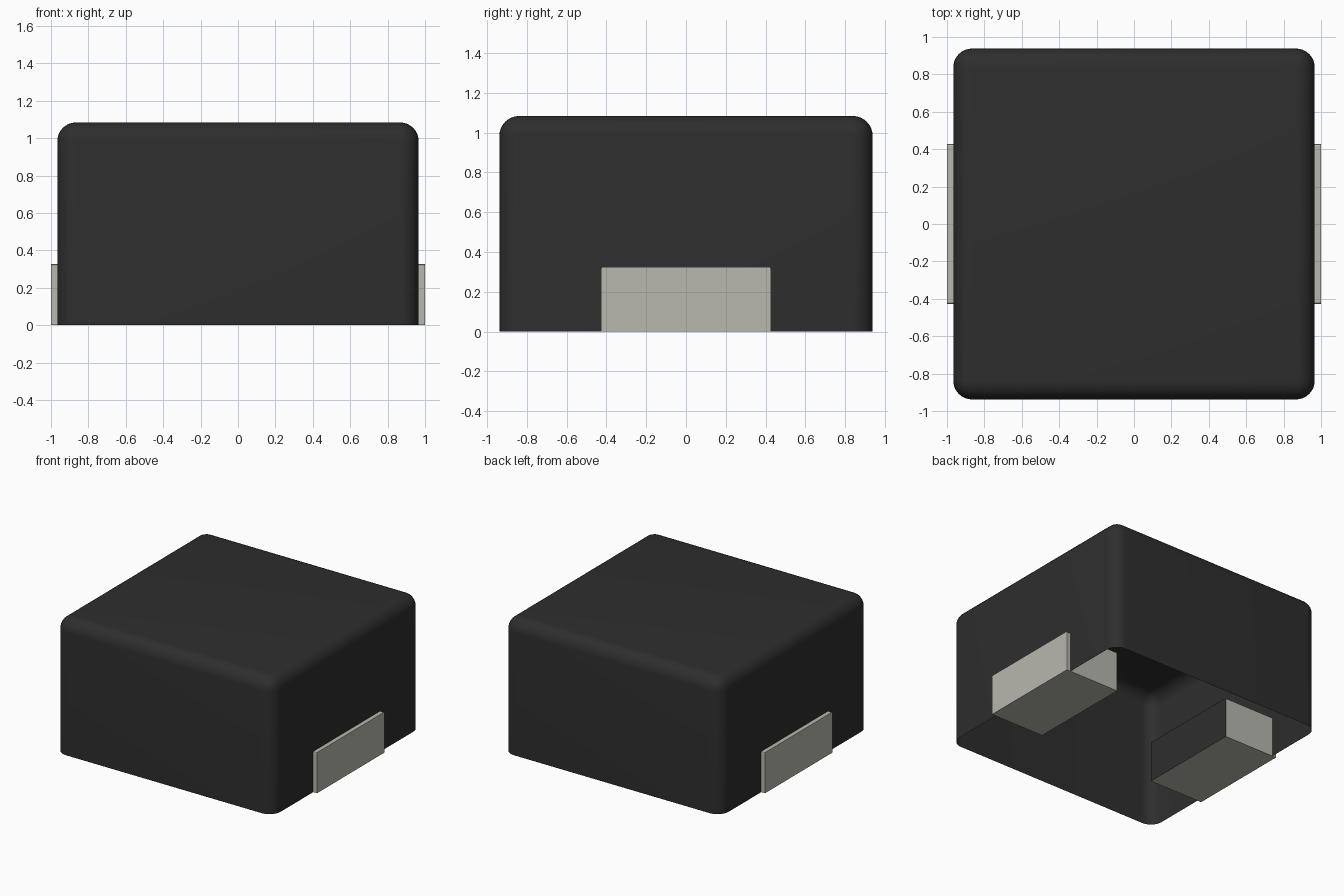
import bpy, bmesh
from mathutils import Matrix, Vector

cube = bpy.data.objects.get("Cube")
if cube:
    bpy.data.objects.remove(cube, do_unlink=True)


def material(name, rgb):
    mat = bpy.data.materials.new(name)
    mat.use_nodes = True
    mat.diffuse_color = (*rgb, 1)
    mat.node_tree.nodes["Principled BSDF"].inputs["Base Color"].default_value = (*rgb, 1)
    return mat


charcoal = material("charcoal", (0.027, 0.027, 0.027))
tin = material("tin", (0.48, 0.48, 0.425))


def box(lo, hi):
    lo, hi = Vector(lo), Vector(hi)
    bm = bmesh.new()
    bmesh.ops.create_cube(bm, size=1, matrix=Matrix.Translation((lo + hi) / 2)
                          @ Matrix.Diagonal((*(hi - lo), 1)))
    bm.normal_update()
    return bm


def finish(bm, name, mats):
    mesh = bpy.data.meshes.new(name)
    bm.to_mesh(mesh)
    bm.free()
    for mat in mats:
        mesh.materials.append(mat)
    obj = bpy.data.objects.new(name, mesh)
    bpy.context.collection.objects.link(obj)
    return obj


# Body: thin shell, open underneath, rounded on the uprights and the top rim
bm = box((-0.966, -0.938, 0), (0.966, 0.938, 1.084))
bottom = [f for f in bm.faces if f.normal.z < -0.5]
bmesh.ops.delete(bm, geom=bottom, context='FACES_ONLY')
rounded = [e for e in bm.edges if not e.is_boundary]
bmesh.ops.bevel(bm, geom=rounded, offset=0.1, segments=8, profile=0.5,
                affect='EDGES', clamp_overlap=True)
body = finish(bm, "body", [charcoal])
bpy.context.view_layer.objects.active = body
body.select_set(True)
bpy.ops.object.shade_smooth_by_angle()

# Terminals: blocks through the side walls, with a body-coloured inner face
for side, name in ((1, "left_terminal"), (-1, "right_terminal")):
    x0, x1 = sorted((side * 0.52, side))
    bm = box((x0, -0.427, 0), (x1, 0.427, 0.326))
    for f in bm.faces:
        f.material_index = 1 if f.normal.x * side < -0.5 else 0
    corners = [e for e in bm.edges if all(v.co.z > 0.3 for v in e.verts)
               and abs(e.verts[0].co.y - e.verts[1].co.y) < 0.01]
    bmesh.ops.bevel(bm, geom=corners, offset=0.01, segments=2, profile=0.5, affect='EDGES')
    finish(bm, name, [tin, charcoal])
